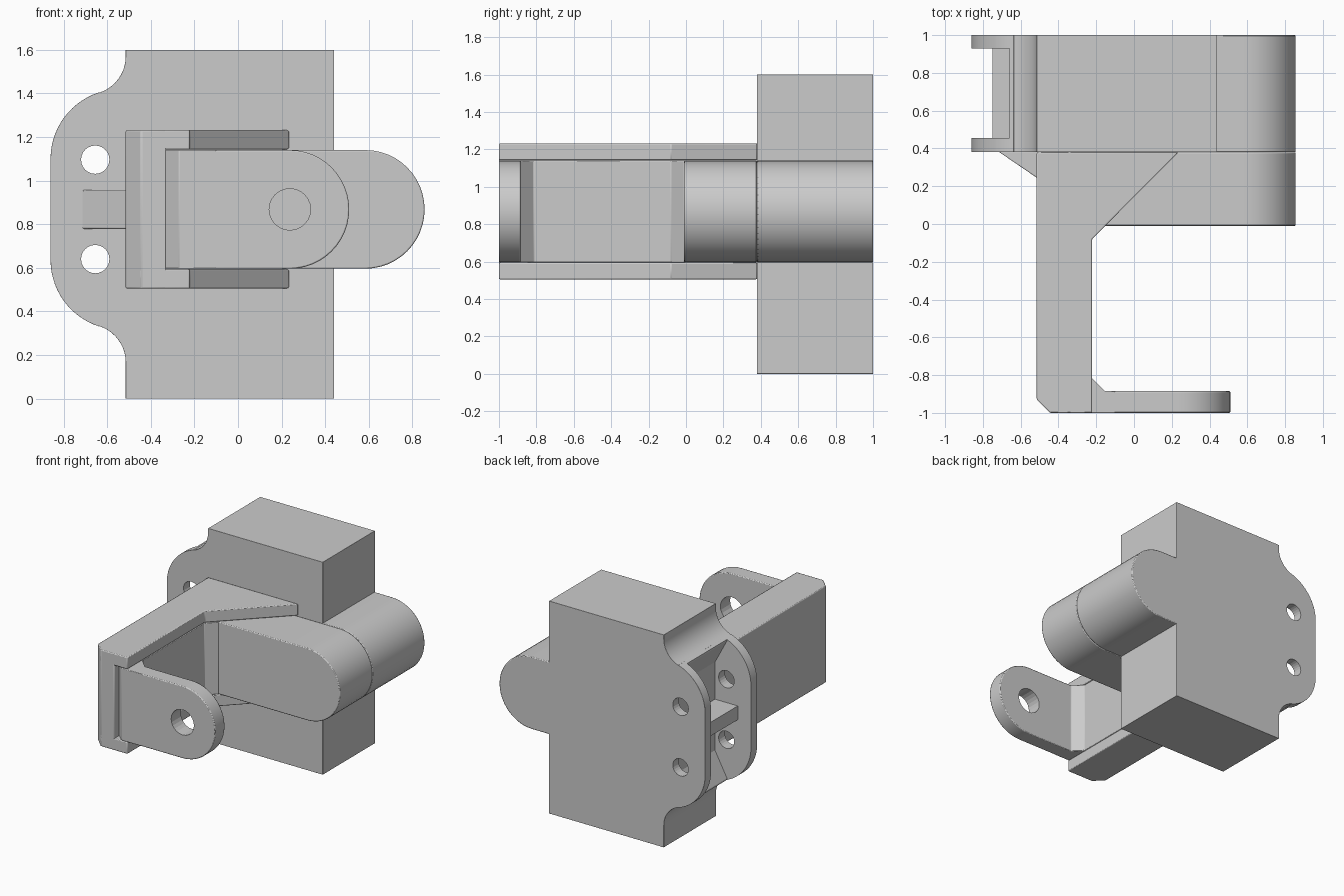
import bpy, bmesh
from math import sin, cos, radians, atan2, degrees

if "Cube" in bpy.data.objects:
    bpy.data.objects.remove(bpy.data.objects["Cube"])

ZC = 0.868  # height of the hinge and ear centreline


def arc(cx, cz, r, a0, a1, n=14):
    """Points along an arc, angles in degrees."""
    return [(cx + r * cos(radians(a0 + (a1 - a0) * i / n)),
             cz + r * sin(radians(a0 + (a1 - a0) * i / n))) for i in range(n + 1)]


def prism(name, profile, lo, hi, axis='Y', bevel=0.006):
    """Extrude a closed profile: XZ outline along Y, or XY outline along Z."""
    place = (lambda p, d: (p[0], d, p[1])) if axis == 'Y' else (lambda p, d: (p[0], p[1], d))
    bm = bmesh.new()
    a = [bm.verts.new(place(p, lo)) for p in profile]
    b = [bm.verts.new(place(p, hi)) for p in profile]
    bm.faces.new(a)
    bm.faces.new(b[::-1])
    n = len(profile)
    for i in range(n):
        bm.faces.new((a[i], b[i], b[(i + 1) % n], a[(i + 1) % n]))
    bmesh.ops.recalc_face_normals(bm, faces=bm.faces)
    mesh = bpy.data.meshes.new(name)
    bm.to_mesh(mesh)
    bm.free()
    ob = bpy.data.objects.new(name, mesh)
    bpy.context.collection.objects.link(ob)
    if bevel:
        m = ob.modifiers.new("edge", 'BEVEL')
        m.width, m.segments, m.limit_method = bevel, 2, 'ANGLE'
        m.angle_limit = radians(35)
    return ob


def cut(target, cutter):
    cutter.hide_render = True
    cutter.hide_set(True)
    cutter.display_type = 'WIRE'
    m = target.modifiers.new("cut", 'BOOLEAN')
    m.operation, m.solver, m.object = 'DIFFERENCE', 'EXACT', cutter


def hole(target, x, z, r, y0, y1):
    cut(target, prism("hole_cutter", arc(x, z, r, 0, 345, 23), y0, y1, bevel=0))


# Main block with the rounded mounting ear on its left
ear_c, ear_r = (-0.54, 1.10), 0.32
fil_c, fil_r = (-0.69, 1.57), 0.175
t = degrees(atan2(fil_c[1] - ear_c[1], fil_c[0] - ear_c[0]))
upper = arc(*fil_c, fil_r, 0, t - 180, 10) + arc(*ear_c, ear_r, t, 180, 14)
lower = [(x, 2 * ZC - z) for x, z in reversed(upper)]
block = prism("main_block", [(0.44, 0), (0.44, 1.6), (-0.515, 1.6)] + upper + lower + [(-0.515, 0)],
              0.38, 1.0)

# Pocket between the ear plates, leaving a central rib
half = [(-0.95, 1.5), (-0.66, 1.5), (-0.66, 1.385), (-0.56, 1.20), (-0.56, 0.92), (-0.75, 0.92)]
pocket = half + [(x, 2 * ZC - z) for x, z in reversed(half)]
cut(block, prism("pocket_cutter", pocket, 0.455, 0.93, bevel=0))
for z in (0.64, 1.096):
    hole(block, -0.655, z, 0.065, 0.3, 1.1)


# Round-ended bosses: rear one beside the block, front one ahead of it
def round_end(x0, cx, r):
    return [(x0, ZC - r)] + arc(cx, ZC, r, -90, 90, 24) + [(x0, ZC + r)]


prism("rear_boss", round_end(0.0, 0.584, 0.272), 0.38, 1.0)
prism("front_boss", round_end(-0.33, 0.584, 0.272), -0.01, 0.379)

# Bracket: back wall plus top and bottom flanges with diagonal braces
prism("bracket_wall", [(-0.515, 0.38), (-0.515, -0.93), (-0.445, -1.0), (-0.33, -1.0), (-0.33, 0.38)],
      0.505, 1.232, 'Z')
flange = [(-0.445, -1.0), (-0.222, -1.0), (-0.222, -0.08), (0.235, 0.38), (-0.515, 0.38), (-0.515, -0.93)]
for name, z0, z1 in (("bottom_flange", 0.505, 0.594), ("top_flange", 1.143, 1.232)):
    prism(name, flange, z0, z1, 'Z')

# Inner liner of the bracket, chamfered at the corners
prism("bracket_liner", [(-0.335, 0.2), (-0.335, -0.94), (-0.27, -1.0), (-0.10, -1.0), (-0.10, -0.885),
                        (-0.155, -0.885), (-0.224, -0.815), (-0.224, -0.08), (-0.155, -0.01), (-0.155, 0.2)],
      0.596, 1.14, 'Z', 0.004)

# Hinge tab with pin hole
tab = prism("hinge_tab", round_end(-0.15, 0.238, 0.272), -1.0, -0.885)
hole(tab, 0.238, ZC, 0.095, -1.1, -0.8)

# Small triangular gusset behind the ear
prism("ear_gusset", [(-0.72, 0.385), (-0.50, 0.235), (-0.50, 0.385)], 0.778, 0.958, 'Z')

# Smooth the curves, keep edges sharp
bpy.ops.object.select_all(action='DESELECT')
for ob in bpy.context.scene.objects:
    if not ob.hide_render:
        ob.select_set(True)
        bpy.context.view_layer.objects.active = ob
bpy.ops.object.shade_smooth_by_angle(angle=radians(30))
